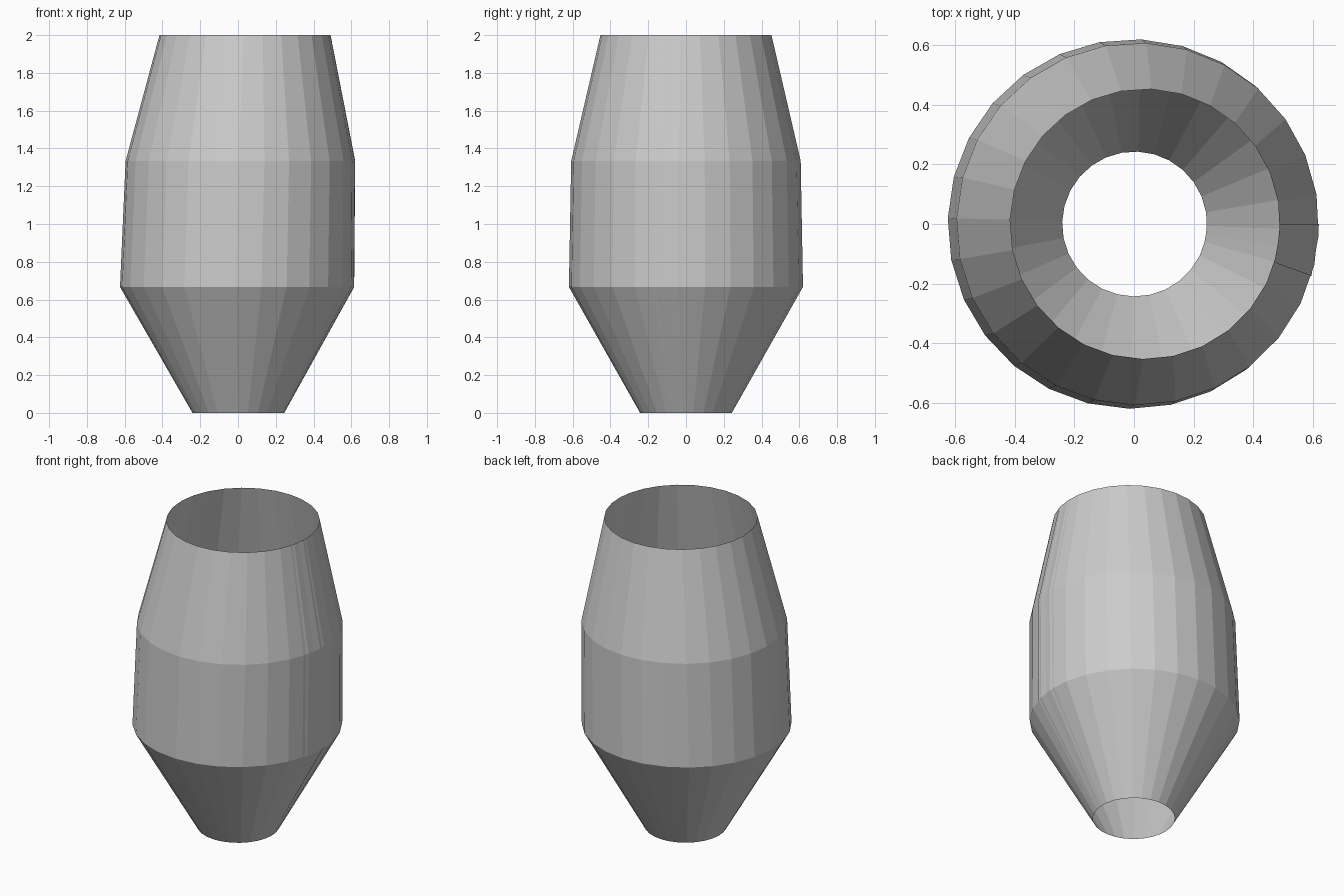
import bpy, bmesh
from math import cos, sin, radians

if "Cube" in bpy.data.objects:
    bpy.data.objects.remove(bpy.data.objects["Cube"])

# Ring profile: height, radius, sideways centre
RINGS = [(0.0, 0.243, 0.002), (0.667, 0.62, -0.005),
         (1.333, 0.608, 0.0125), (2.0, 0.453, 0.037)]

# The wrapped sheet overlaps itself slightly on the +x side
SEGMENTS = 29
START, END = radians(-16.6), radians(360)

bm = bmesh.new()


def make_ring(z, radius, cx):
    verts = []
    for i in range(SEGMENTS + 1):
        a = START + (END - START) * i / SEGMENTS
        verts.append(bm.verts.new((cx + radius * cos(a), radius * sin(a), z)))
    return verts


# Open, flat-faced vessel wall
rings = [make_ring(*r) for r in RINGS]
for low, high in zip(rings, rings[1:]):
    for i in range(SEGMENTS):
        bm.faces.new((low[i], low[i + 1], high[i + 1], high[i]))

mesh = bpy.data.meshes.new("vase_wall")
bm.to_mesh(mesh)
bm.free()
bpy.context.collection.objects.link(bpy.data.objects.new("vase_wall", mesh))
